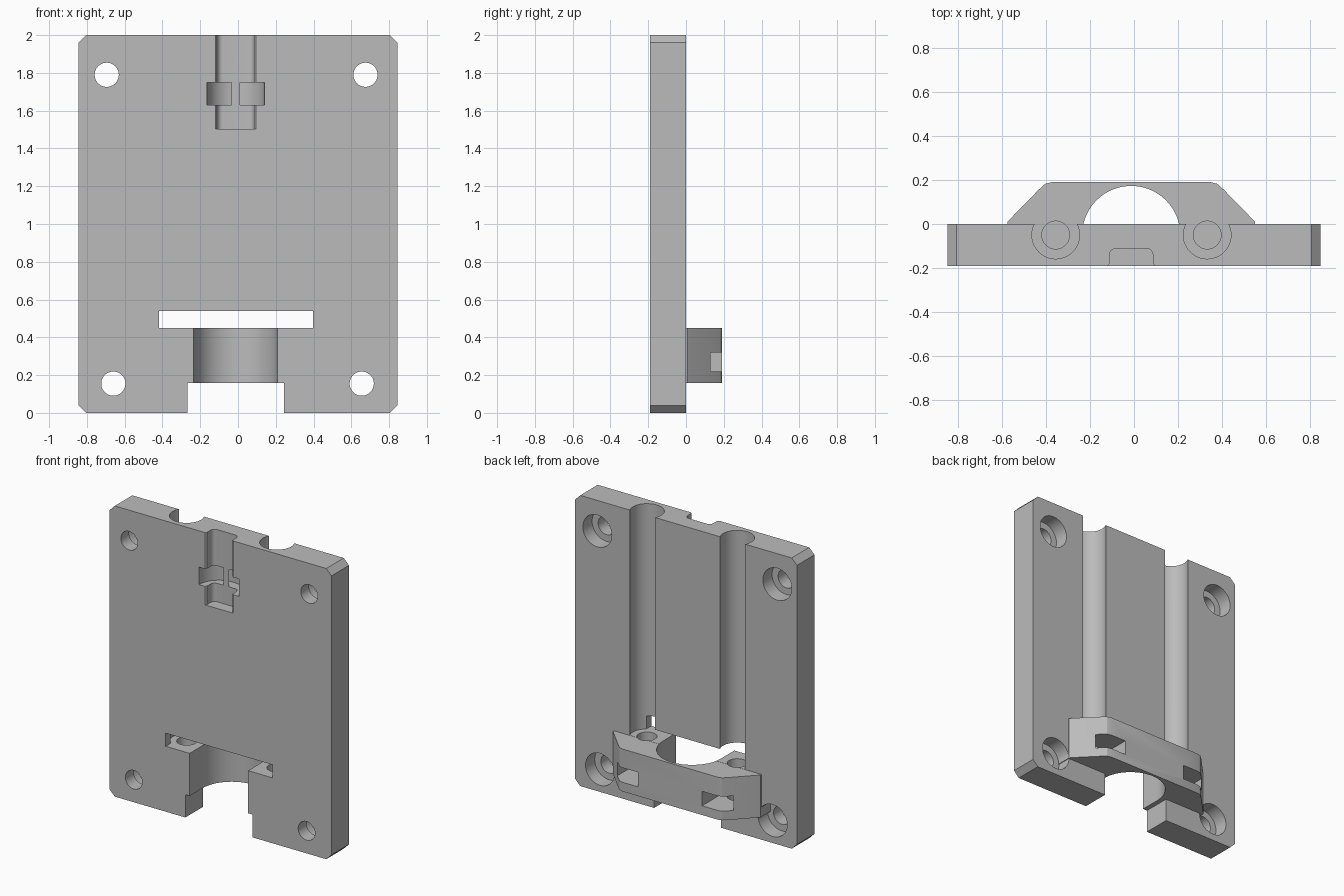
import bpy, bmesh
from math import cos, sin, pi, radians

cube = bpy.data.objects.get("Cube")
if cube:
    bpy.data.objects.remove(cube)

grey = bpy.data.materials.new("plain grey")
grey.use_nodes = True
colour = (0.5, 0.5, 0.5, 1)
grey.diffuse_color = colour
grey.node_tree.nodes["Principled BSDF"].inputs["Base Color"].default_value = colour


def arc(cx, cy, r, start=0, end=2 * pi, steps=48):
    """Points of an arc; a full turn leaves out the repeated last point."""
    full = abs(end - start - 2 * pi) < 1e-6
    count = steps if full else steps + 1
    return [(cx + r * cos(start + (end - start) * i / steps),
             cy + r * sin(start + (end - start) * i / steps)) for i in range(count)]


def box(x0, x1, y0, y1):
    return [(x0, y0), (x1, y0), (x1, y1), (x0, y1)]


def prism(name, outline, axis, lo, hi):
    """Extrude a flat outline along y (outline is x, z) or z (outline is x, y)."""
    bm = bmesh.new()
    place = (lambda u, v, t: (u, t, v)) if axis == "y" else (lambda u, v, t: (u, v, t))
    ends = [[bm.verts.new(place(u, v, t)) for u, v in outline] for t in (lo, hi)]
    for ring in ends:
        bm.faces.new(ring)
    n = len(outline)
    for i in range(n):
        j = (i + 1) % n
        bm.faces.new((ends[0][i], ends[0][j], ends[1][j], ends[1][i]))
    bmesh.ops.recalc_face_normals(bm, faces=bm.faces)
    mesh = bpy.data.meshes.new(name)
    bm.to_mesh(mesh)
    bm.free()
    mesh.materials.append(grey)
    obj = bpy.data.objects.new(name, mesh)
    bpy.context.collection.objects.link(obj)
    return obj


def combine(target, tool, operation="DIFFERENCE"):
    mod = target.modifiers.new("combine", "BOOLEAN")
    mod.operation, mod.solver, mod.object = operation, "EXACT", tool
    bpy.context.view_layer.objects.active = target
    bpy.ops.object.modifier_apply(modifier=mod.name)
    bpy.data.objects.remove(tool)


def cut(outline, axis, lo, hi):
    combine(plate, prism("cutter", outline, axis, lo, hi))


# Plate with clipped corners
W, C, T = 0.845, 0.04, 0.19
plate = prism("mounting_plate",
              [(-W + C, 0), (W - C, 0), (W, C), (W, 2 - C),
               (W - C, 2), (-W + C, 2), (-W, 2 - C), (-W, C)], "y", -T, 0)

# Rod grooves down the back, cross slot, bottom notch
ROD_X = (-0.355, 0.332)
for x in ROD_X:
    cut(arc(x, -0.05, 0.108), "z", 0.45, 2.1)
cut(box(-0.417, 0.397, 0.45, 0.54), "y", -0.3, 0.3)
cut(box(-0.268, 0.243, -0.1, 0.157), "y", -0.3, 0.3)

# Screw holes with counterbores on the back
for x, z in ((-0.695, 1.79), (0.675, 1.79), (-0.66, 0.155), (0.655, 0.155)):
    cut(arc(x, z, 0.064), "y", -0.3, 0.1)
    cut(arc(x, z, 0.11), "y", -0.1, 0.1)

# Bracket on the back
MID = -0.0125
half = [(0.562, -0.1), (0.562, 0.008), (0.55, 0.022), (0.42, 0.155),
        (0.39, 0.182), (0.36, T)]
outline = [(MID + x, y) for x, y in half] + [(MID - x, y) for x, y in reversed(half)]
combine(plate, prism("bracket", outline, "z", 0.157, 0.449), "UNION")

# Round-backed opening through bracket and plate
R = 0.2225
cut(arc(MID, -0.05, R, 0, pi) + [(MID - R, -0.3), (MID + R, -0.3)], "z", 0.1, 0.5)

# Screw bores and nut slots in the bracket
for x in ROD_X:
    cut(arc(x, -0.05, 0.063), "z", 0.16, 0.5)
    cut(box(x - 0.1, x + 0.1, 0.22, 0.32), "y", -0.14, 0.3)

# Front cable channel with rounded inner corners
side = [(0.107, -0.3), (0.107, -T), (0.098, -0.18)]
side += arc(0.068, -0.14, 0.03, 0, pi / 2, 6)
cut([(MID + x, y) for x, y in side] + [(MID - x, y) for x, y in reversed(side)],
    "z", 1.503, 2.1)

# Curved tie tunnel passing behind the channel
cut(arc(MID, -T, 0.152, -0.15, pi + 0.15) + arc(MID, -T, 0.083, pi + 0.15, -0.15),
    "z", 1.63, 1.75)

# Smooth the round walls, keep the edges sharp
bpy.ops.object.select_all(action="DESELECT")
plate.select_set(True)
bpy.context.view_layer.objects.active = plate
bpy.ops.object.shade_smooth_by_angle(angle=radians(25))
